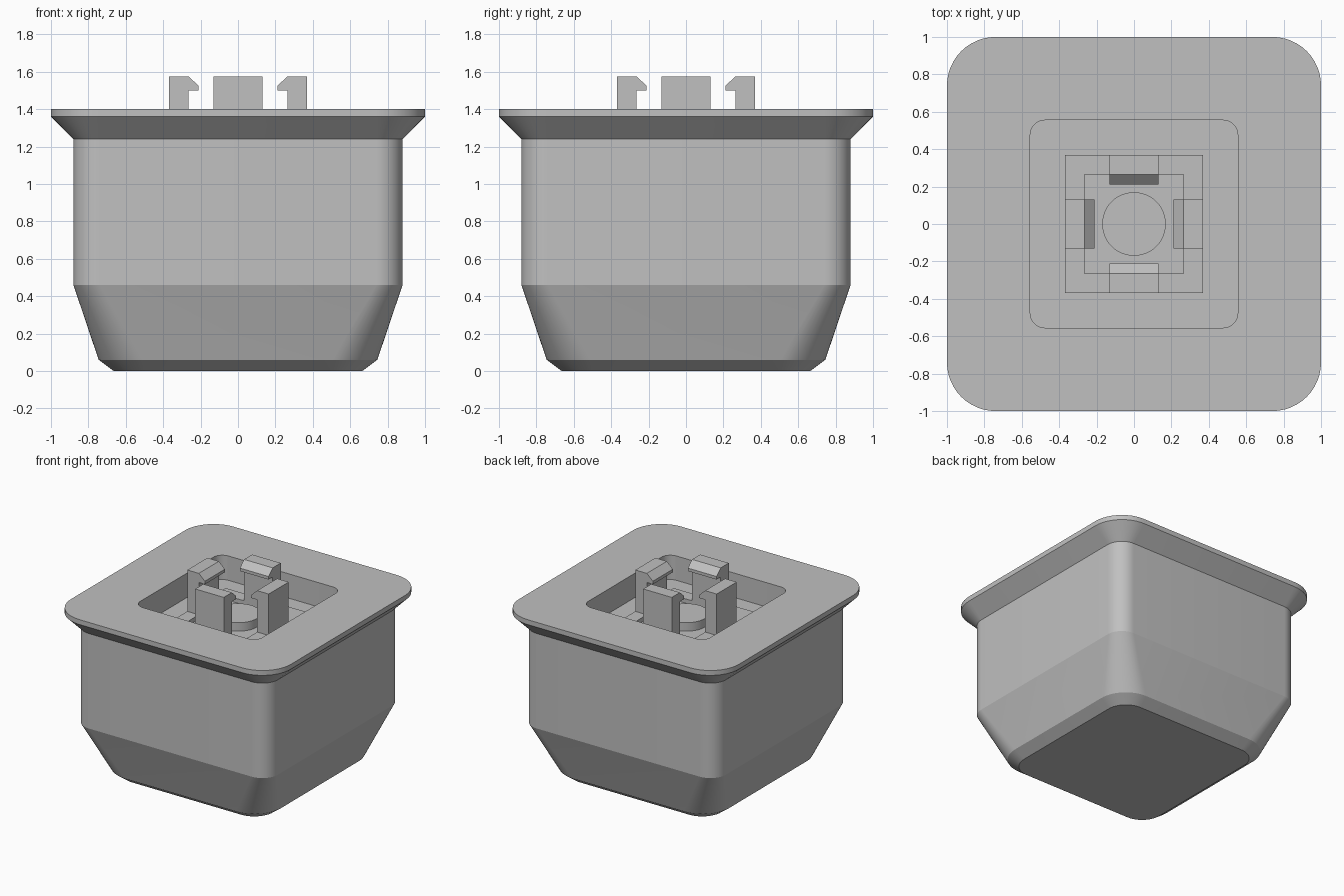
import bpy
import bmesh
from math import cos, sin, pi

cube = bpy.data.objects.get("Cube")
if cube:
    bpy.data.objects.remove(cube, do_unlink=True)

grey = bpy.data.materials.new("plain grey")
grey.use_nodes = True
grey.diffuse_color = (0.53, 0.53, 0.53, 1)
grey.node_tree.nodes["Principled BSDF"].inputs["Base Color"].default_value = (0.53, 0.53, 0.53, 1)

RIM_TOP = 1.4
FLOOR = 1.2
FRAME_TOP = 1.235


def finish(name, bm, smooth=False):
    bmesh.ops.recalc_face_normals(bm, faces=bm.faces[:])
    mesh = bpy.data.meshes.new(name)
    bm.to_mesh(mesh)
    bm.free()
    mesh.materials.append(grey)
    obj = bpy.data.objects.new(name, mesh)
    bpy.context.collection.objects.link(obj)
    if smooth:
        bpy.ops.object.select_all(action="DESELECT")
        obj.select_set(True)
        bpy.context.view_layer.objects.active = obj
        bpy.ops.object.shade_smooth_by_angle(angle=pi / 12)
    return obj


def rounded_square(half, radius, z, steps):
    """Outline of a square, with arcs at the corners when steps > 0."""
    points = []
    for corner, (sx, sy) in enumerate([(1, 1), (-1, 1), (-1, -1), (1, -1)]):
        for i in range(steps + 1):
            a = (corner + (i / steps if steps else 0)) * pi / 2
            points.append((sx * (half - radius) + radius * cos(a) * (steps > 0),
                           sy * (half - radius) + radius * sin(a) * (steps > 0), z))
    return points


def loft(name, sections, steps, closed=False):
    """Skin a stack of (half width, corner radius, height) sections."""
    bm = bmesh.new()
    rings = [[bm.verts.new(p) for p in rounded_square(*s, steps)] for s in sections]
    pairs = list(zip(rings, rings[1:]))
    if closed:
        pairs.append((rings[-1], rings[0]))
    else:
        bm.faces.new(rings[0])
        bm.faces.new(rings[-1])
    for low, high in pairs:
        for i in range(len(low)):
            j = (i + 1) % len(low)
            bm.faces.new((low[i], low[j], high[j], high[i]))
    return finish(name, bm, smooth=steps > 0)


# Tapered body, flared rim and recessed well
loft("body", [
    (0.665, 0.17, 0), (0.745, 0.24, 0.06), (0.88, 0.14, 0.46), (0.88, 0.14, 1.24),
    (1, 0.26, 1.36), (1, 0.26, RIM_TOP), (0.555, 0.08, RIM_TOP), (0.555, 0.08, FLOOR),
], steps=12)

# Low square frame on the well floor
loft("frame", [(0.37, 0, FLOOR), (0.37, 0, FRAME_TOP),
               (0.265, 0, FRAME_TOP), (0.265, 0, FLOOR)], steps=0, closed=True)

# Central round post
bm = bmesh.new()
post_height = 0.07
bmesh.ops.create_cone(bm, cap_ends=True, segments=48, radius1=0.17, radius2=0.17, depth=post_height)
post = finish("centre_post", bm, smooth=True)
post.location.z = FLOOR + post_height / 2

# Four hooked clips facing inward
hook = [(0.37, FLOOR), (0.37, 1.575), (0.265, 1.575), (0.21, 1.525),
        (0.21, 1.5), (0.265, 1.5), (0.265, FLOOR)]
for i, side in enumerate(["left", "back", "right", "front"]):
    bm = bmesh.new()
    profile = bm.faces.new([bm.verts.new((x, -0.13, z)) for x, z in hook])
    swept = bmesh.ops.extrude_face_region(bm, geom=[profile], use_keep_orig=True)
    moved = [v for v in swept["geom"] if isinstance(v, bmesh.types.BMVert)]
    bmesh.ops.translate(bm, verts=moved, vec=(0, 0.26, 0))
    clip = finish(side + "_clip", bm)
    clip.rotation_euler.z = i * pi / 2
